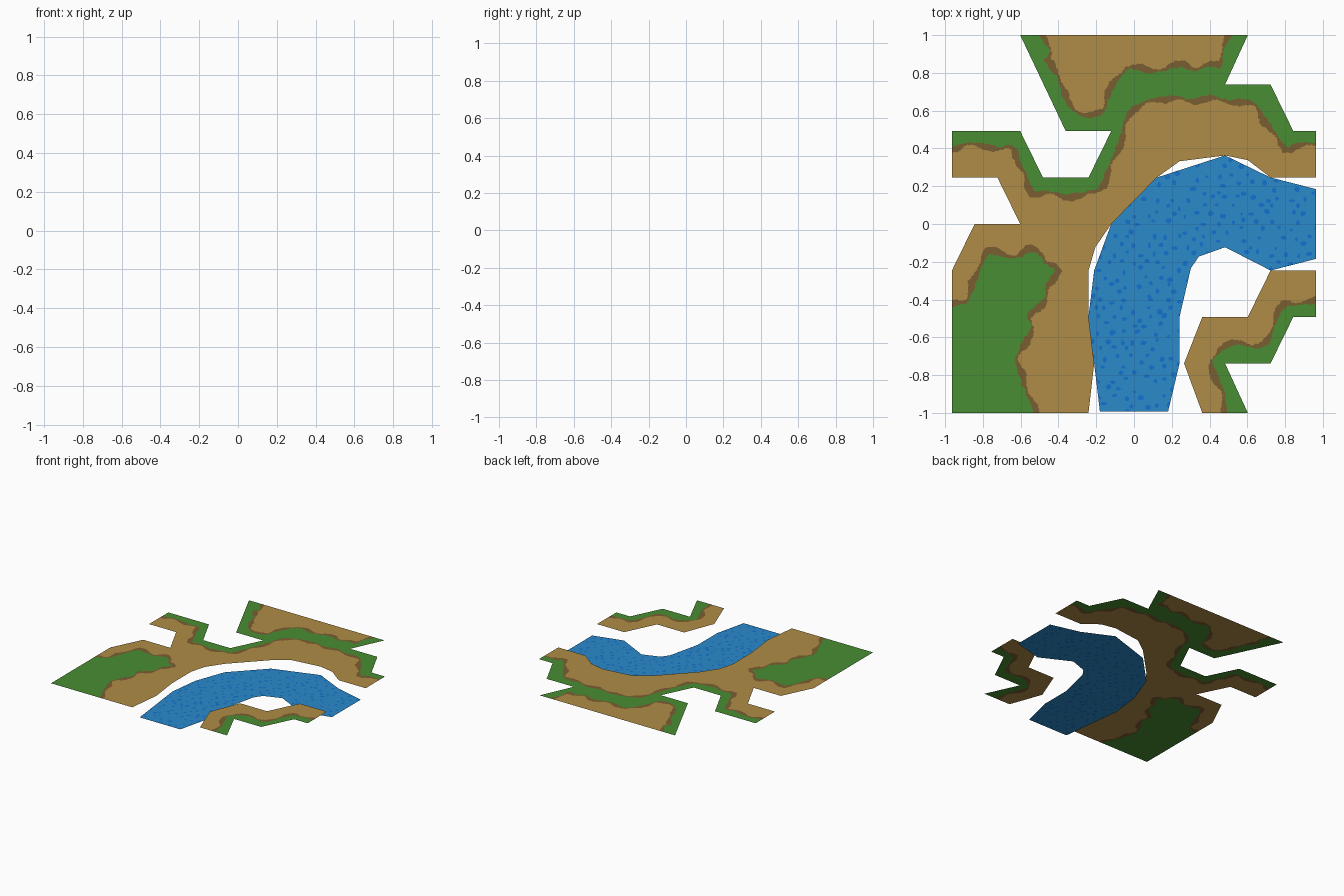
import bpy
import math
import random
from mathutils import Vector
from mathutils.geometry import delaunay_2d_cdt

random.seed(4)

default_cube = bpy.data.objects.get("Cube")
if default_cube:
    bpy.data.objects.remove(default_cube, do_unlink=True)


def make_material(name, red, green, blue):
    material = bpy.data.materials.new(name)
    colour = (red, green, blue, 1)
    material.diffuse_color = colour
    material.use_nodes = True
    shader = next(n for n in material.node_tree.nodes if n.type == 'BSDF_PRINCIPLED')
    shader.inputs["Base Color"].default_value = colour
    shader.inputs["Roughness"].default_value = 0.9
    return material


def scaled(points, x_unit, y_unit):
    return [Vector((x * x_unit, y * y_unit)) for x, y in points]


def smooth_path(points, steps=5):
    """Smooth curve through the points."""
    padded = [points[0]] + points + [points[-1]]
    path = []
    for a, b, c, d in zip(padded, padded[1:], padded[2:], padded[3:]):
        for step in range(steps):
            t = step / steps
            path.append(0.5 * (2 * b + (c - a) * t
                               + (2 * a - 5 * b + 4 * c - d) * t ** 2
                               + (3 * b - a - 3 * c + d) * t ** 3))
    path.append(points[-1])
    return path


def ragged(path, amount):
    return [p + Vector((random.uniform(-amount, amount),
                        random.uniform(-amount, amount))) for p in path]


def blob(centre, width, height, sides):
    corners = []
    for i in range(sides):
        angle = math.tau * i / sides
        size = random.uniform(0.8, 1.15)
        corners.append(centre + Vector((width * size * math.cos(angle),
                                        height * size * math.sin(angle))))
    return corners


def soil_dabs(path):
    """Overlapping dabs along a grass edge, swelling and thinning into scallops."""
    dabs = []
    travelled = 0.0
    following = 0.0
    for start, end in zip(path, path[1:]):
        length = (end - start).length
        while following < travelled + length:
            spot = start.lerp(end, (following - travelled) / length)
            radius = 0.028 + 0.013 * math.cos(math.tau * following / 0.2)
            dabs.append(blob(spot, radius, radius, 9))
            following += 0.025
        travelled += length
    return dabs


def counter_clockwise(loop):
    area = sum(a.cross(b) for a, b in zip(loop, loop[1:] + loop[:1]))
    return loop if area > 0 else loop[::-1]


def make_sheet(name, outline, painted, height, materials):
    """Flat sheet cut along every painted shape; the highest material wins."""
    shapes = [(outline, 0)] + painted
    points, loops = [], []
    for loop, _ in shapes:
        first = len(points)
        points.extend(counter_clockwise(loop))
        loops.append(list(range(first, len(points))))
    verts, _, faces, _, _, sources = delaunay_2d_cdt(points, [], loops, 1, 1e-5, True)
    kept = [(face, max(shapes[s][1] for s in source))
            for face, source in zip(faces, sources) if 0 in source]
    used = sorted({v for face, _ in kept for v in face})
    renumber = {old: new for new, old in enumerate(used)}
    mesh = bpy.data.meshes.new(name)
    mesh.from_pydata([(verts[v].x, verts[v].y, height) for v in used], [],
                     [[renumber[v] for v in face] for face, _ in kept])
    for material in materials:
        mesh.materials.append(material)
    for polygon, (_, slot) in zip(mesh.polygons, kept):
        polygon.material_index = slot
    mesh.update()
    sheet = bpy.data.objects.new(name, mesh)
    bpy.context.collection.objects.link(sheet)
    return sheet


sand = make_material("sand", 0.434, 0.262, 0.061)
soil = make_material("soil", 0.195, 0.112, 0.032)
grass = make_material("grass", 0.067, 0.267, 0.033)
water = make_material("water", 0.024, 0.254, 0.6)
ripple = make_material("ripple", 0.006, 0.165, 0.62)
land_materials = [sand, soil, grass]

# Land and water outlines, in tile steps
X_STEP, Y_STEP, LAND_HEIGHT = 0.1205, 0.123, 0.068
far_bank = scaled([
    (-8, -8.13), (-2, -8.13), (-1.75, -6), (-2, -4), (-2, -2), (-1.7, -1), (-1, 0),
    (1, 2), (2, 2.7), (4, 2.95), (5, 2.75), (6, 2), (8, 2), (8, 4), (7, 4), (6, 6),
    (4, 6), (5, 8.13), (-5, 8.13), (-3, 4), (-1, 4), (-2, 2), (-4, 2), (-5, 4),
    (-8, 4), (-8, 2), (-6, 2), (-5, 0), (-7, 0), (-8, -2)], X_STEP, Y_STEP)
near_bank = scaled([
    (8, -2), (6, -2), (5, -4), (3, -4), (2.2, -6), (3, -8.13), (5, -8.13), (4, -6),
    (6, -6), (7, -4), (8, -4)], X_STEP, Y_STEP)
river_outline = scaled([
    (-1.5, -8.06), (-1.75, -6), (-2, -4), (-1.75, -2), (-1, 0), (1, 2), (4, 2.95),
    (6, 2), (8, 1.5), (8, -1.5), (6, -2), (4, -1), (2.85, -1.4), (2.5, -1.9),
    (2, -4), (2, -6), (1.5, -8.06)], X_STEP, Y_STEP)

# Grass edges, in hundredths
meadow_edge = [
    (-97, -44), (-88, -41), (-84, -32), (-81, -23), (-77, -16), (-71, -17), (-62, -18),
    (-55, -15), (-50, -17), (-47, -21), (-42, -24), (-46, -31), (-48, -40), (-56, -47),
    (-55, -55), (-60, -64), (-63, -74), (-59, -85), (-56, -93), (-53, -101)]
ridge_south_edge = [
    (-97, 41), (-88, 43), (-80, 43), (-72, 41), (-63, 41), (-60, 33), (-57, 26),
    (-53, 18), (-47, 18), (-37, 16), (-26, 17), (-19, 19), (-15, 28), (-12, 34),
    (-9, 42), (-6, 50), (-4, 59), (2, 63), (11, 67), (21, 68), (30, 66), (40, 68),
    (48, 66), (58, 66), (65, 63), (70, 56), (76, 47), (81, 41), (87, 43), (97, 43)]
ridge_north_edge = [
    (-51, 101), (-45, 92), (-47, 86), (-40, 76), (-37, 65), (-31, 59), (-23, 56),
    (-16, 59), (-14, 65), (-10, 73), (-6, 79), (-2, 82), (8, 80), (16, 81), (24, 83),
    (32, 81), (40, 83), (46, 83), (48, 92), (53, 101)]
near_edge = [
    (97, -42), (87, -43), (80, -44), (76, -51), (73, -59), (71, -64), (65, -66),
    (56, -64), (49, -66), (44, -70), (42, -74), (45, -82), (48, -90), (50, -101)]


def grass_path(points):
    return smooth_path(scaled(points, 0.01, 0.01))


def painted_land(patches, paths):
    shapes = [(dab, 1) for path in paths for dab in soil_dabs(path)]
    return shapes + [(patch, 2) for patch in patches]


# Far bank with a meadow and a grassy ridge
meadow = grass_path(meadow_edge)
south = grass_path(ridge_south_edge)
north = grass_path(ridge_north_edge)
meadow_patch = ragged(meadow, 0.006) + scaled([(-1, -1)], 1.1, 1.1)
ridge_patch = (ragged(south, 0.006) + scaled([(1, 1)], 1.1, 1.1)
               + ragged(north[::-1], 0.006) + scaled([(-1, 1)], 1.1, 1.1))
make_sheet("far_bank", far_bank,
           painted_land([meadow_patch, ridge_patch], [meadow, south, north]),
           LAND_HEIGHT, land_materials)

# Near bank
near = grass_path(near_edge)
near_patch = ragged(near, 0.006) + scaled([(1, -1)], 1.1, 1.1)
make_sheet("near_bank", near_bank, painted_land([near_patch], [near]),
           LAND_HEIGHT, land_materials)

# River with scattered ripple dabs
ripples = []
for row in range(34):
    for column in range(18):
        centre = Vector((-0.25 + 0.07 * column + 0.035 * (row % 2), -1 + 0.042 * row))
        if random.random() < 0.75:
            centre = ragged([centre], 0.016)[0]
            ripples.append((blob(centre, random.uniform(0.008, 0.018),
                                 random.uniform(0.008, 0.016), 7), 1))
make_sheet("river", river_outline, ripples, 0.0, [water, ripple])
